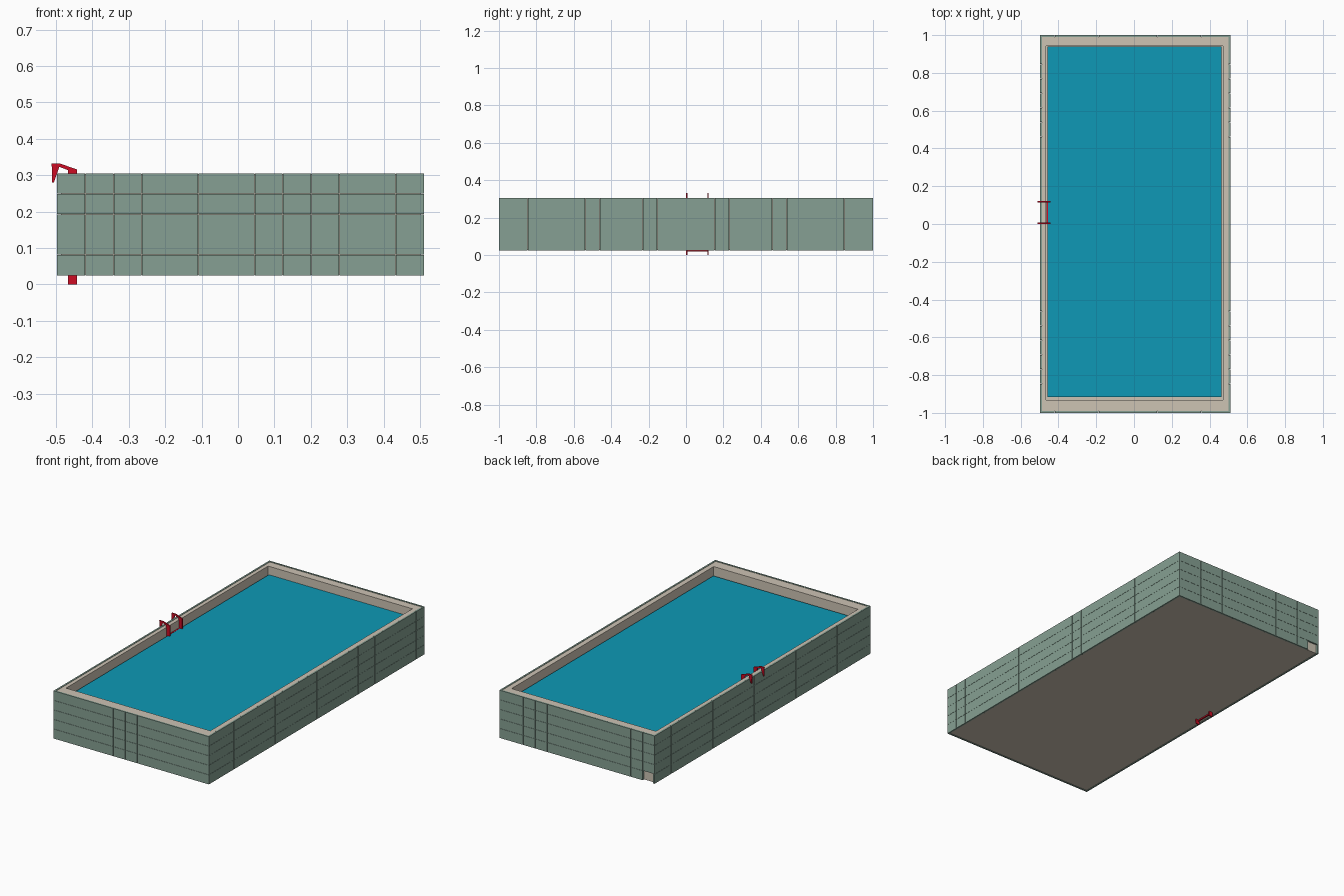
import bpy, bmesh
from mathutils import Vector

if "Cube" in bpy.data.objects:
    bpy.data.objects.remove(bpy.data.objects["Cube"])


def lin(c):
    c /= 255
    return c / 12.92 if c <= 0.04045 else ((c + 0.055) / 1.055) ** 2.4


def material(name, rgb):
    m = bpy.data.materials.new(name)
    m.diffuse_color = (*[lin(c) for c in rgb], 1)
    m.use_nodes = True
    m.node_tree.nodes["Principled BSDF"].inputs["Base Color"].default_value = m.diffuse_color
    return m


GREEN = material("sage green tile", (134, 160, 147))
BEIGE = material("beige concrete", (205, 195, 180))
BLUE = material("pool water blue", (14, 153, 182))
RED = material("ladder red", (205, 12, 36))


def add_box(bm, lo, hi):
    geo = bmesh.ops.create_cube(bm, size=1)
    lo, hi = Vector(lo), Vector(hi)
    for v in geo["verts"]:
        v.co = Vector([lo[i] + (v.co[i] + 0.5) * (hi[i] - lo[i]) for i in range(3)])


def finish(name, bm, mat):
    bmesh.ops.recalc_face_normals(bm, faces=bm.faces)
    me = bpy.data.meshes.new(name)
    bm.to_mesh(me)
    bm.free()
    me.materials.append(mat)
    ob = bpy.data.objects.new(name, me)
    bpy.context.collection.objects.link(ob)
    return ob


X0, X1, Y0, Y1 = -0.497, 0.511, -1.0, 1.0   # outer footprint
Z0, Z1 = 0.025, 0.305
T, GAP, ROWS = 0.01, 0.0005, 5              # tile thickness, half joint, rows


# Tiled cladding: one grid of thin tiles per wall
def tile_wall(name, axis, near, far, start, end, count, clip=0.0, missing=None):
    bm = bmesh.new()
    step, rise = (end - start) / count, (Z1 - Z0) / ROWS
    for c in range(count):
        for r in range(ROWS):
            if (c, r) == missing:
                continue
            a = max(start + c * step + (GAP if c else 0), start + clip)
            b = min(start + (c + 1) * step - (GAP if c < count - 1 else 0), end - clip)
            za = Z0 + r * rise + (GAP if r else 0)
            zb = Z0 + (r + 1) * rise - (GAP if r < ROWS - 1 else 0)
            if axis == "x":
                add_box(bm, (a, near, za), (b, far, zb))
            else:
                add_box(bm, (near, a, za), (far, b, zb))
    finish(name, bm, GREEN)


tile_wall("front_tiles", "x", Y0, Y0 + T, X0, X1, 13, T)
tile_wall("back_tiles", "x", Y1 - T, Y1, X0, X1, 13, T, (0, 0))  # one tile has fallen off
tile_wall("left_tiles", "y", X0, X0 + T, Y0, Y1, 26)
tile_wall("right_tiles", "y", X1 - T, X1, Y0, Y1, 26)

# Concrete basin: block with a sunken, slightly off-centre cavity
bm = bmesh.new()
add_box(bm, (X0 + T, Y0 + T, Z0 + 0.002), (X1 - T, Y1 - T, Z1 - 0.002))
top = max(bm.faces, key=lambda f: f.calc_center_median().z)
bmesh.ops.inset_individual(bm, faces=[top], thickness=0.01)
for v in top.verts:
    v.co.x = -0.465 if v.co.x < 0 else 0.472
    v.co.y = -0.931 if v.co.y < 0 else 0.943
low = bmesh.ops.extrude_discrete_faces(bm, faces=[top])["faces"][0]
side_verts = list(low.verts)
rim = [v.co.copy() for v in side_verts]
for v in side_verts:
    v.co.z = 0.245
for i in range(4):
    j = (i + 1) % 4
    bm.faces.new([bm.verts.new(p) for p in
                  (rim[i], rim[j], side_verts[j].co.copy(), side_verts[i].co.copy())])
bmesh.ops.remove_doubles(bm, verts=bm.verts, dist=1e-5)
finish("concrete_basin", bm, BEIGE)

# Water
bm = bmesh.new()
add_box(bm, (-0.457, -0.917, 0.246), (0.464, 0.939, 0.256))
finish("water", bm, BLUE)

# Ladder side rails: flat profile hooked over the wall
RAIL = [(-0.512, 0.332), (-0.489, 0.332), (-0.443, 0.316), (-0.443, 0.0),
        (-0.467, 0.0), (-0.467, 0.314), (-0.491, 0.323), (-0.506, 0.28), (-0.511, 0.28)]
for name, y in (("ladder_rail_front", 0.001), ("ladder_rail_back", 0.115)):
    bm = bmesh.new()
    face = bm.faces.new([bm.verts.new((x, y, z)) for x, z in RAIL])
    ext = bmesh.ops.extrude_face_region(bm, geom=[face])["geom"]
    bmesh.ops.translate(bm, vec=(0, 0.006, 0),
                        verts=[g for g in ext if isinstance(g, bmesh.types.BMVert)])
    finish(name, bm, RED)

# Ladder rungs
bm = bmesh.new()
for z in (0.018, 0.076, 0.134, 0.192, 0.25):
    add_box(bm, (-0.464, 0.004, z), (-0.456, 0.118, z + 0.007))
finish("ladder_rungs", bm, RED)
